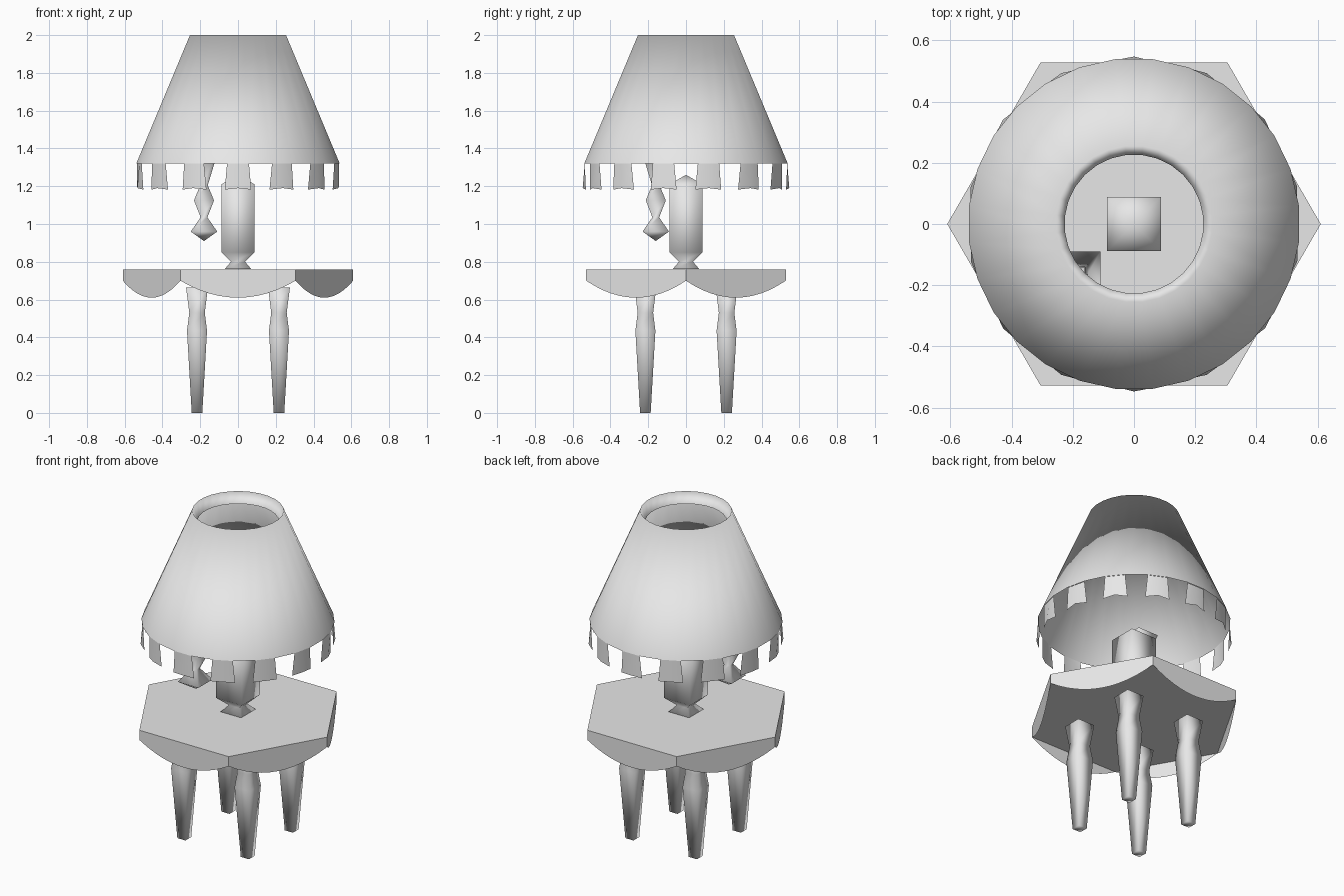
import bpy, bmesh, math

if "Cube" in bpy.data.objects:
    bpy.data.objects.remove(bpy.data.objects["Cube"])

grey = bpy.data.materials.new("light_grey")
grey.diffuse_color = (0.8, 0.8, 0.8, 1)
grey.use_nodes = True
grey.node_tree.nodes["Principled BSDF"].inputs["Base Color"].default_value = grey.diffuse_color


def finish(name, bm, smooth=True, recalc=True):
    if recalc:
        bmesh.ops.recalc_face_normals(bm, faces=bm.faces)
    me = bpy.data.meshes.new(name)
    bm.to_mesh(me)
    bm.free()
    me.materials.append(grey)
    for p in me.polygons:
        p.use_smooth = smooth
    ob = bpy.data.objects.new(name, me)
    bpy.context.collection.objects.link(ob)
    return ob


def lathe(name, profile, sides, centre=(0, 0), phase=0.0, cap_low=True, cap_high=True, recalc=True):
    """Loft regular rings of (radius, z); a zero radius makes a point."""
    bm = bmesh.new()
    rings = []
    for r, z in profile:
        if r == 0:
            rings.append([bm.verts.new((centre[0], centre[1], z))])
            continue
        rings.append([bm.verts.new((centre[0] + r * math.cos(phase + 2 * math.pi * i / sides),
                                    centre[1] + r * math.sin(phase + 2 * math.pi * i / sides), z))
                      for i in range(sides)])
    for a, b in zip(rings, rings[1:]):
        for i in range(sides):
            j = (i + 1) % sides
            if len(a) == 1:
                bm.faces.new((a[0], b[j], b[i]))
            elif len(b) == 1:
                bm.faces.new((a[i], a[j], b[0]))
            else:
                bm.faces.new((a[i], a[j], b[j], b[i]))
    if cap_low and len(rings[0]) > 1:
        bm.faces.new(rings[0][::-1])
    if cap_high and len(rings[-1]) > 1:
        bm.faces.new(rings[-1])
    return finish(name, bm, recalc=recalc)


def square_post(name, profile, centre=(0, 0), **kw):
    """Four-sided turned post from (half width, z)."""
    return lathe(name, [(h * math.sqrt(2), z) for h, z in profile], 4, centre, math.pi / 4, **kw)


# Table top: hexagonal slab
R, TOP, EDGE, SAG = 0.61, 0.76, 0.70, 0.09
corners = [(R * math.cos(k * math.pi / 3), R * math.sin(k * math.pi / 3)) for k in range(6)]
bm = bmesh.new()
low = [bm.verts.new((x, y, EDGE)) for x, y in corners]
high = [bm.verts.new((x, y, TOP)) for x, y in corners]
bm.faces.new(low[::-1])
bm.faces.new(high)
for k in range(6):
    j = (k + 1) % 6
    bm.faces.new((low[k], low[j], high[j], high[k]))
finish("table_top", bm, smooth=False)

# Scalloped apron hanging from each table edge
bm = bmesh.new()
N = 12
for k in range(6):
    (ax, ay), (bx, by) = corners[k], corners[(k + 1) % 6]
    up, dn = [], []
    for i in range(N + 1):
        t = i / N
        x, y = ax + (bx - ax) * t, ay + (by - ay) * t
        up.append(bm.verts.new((x, y, EDGE)))
        drop = SAG * (1 - (2 * t - 1) ** 2)
        dn.append(bm.verts.new((x, y, EDGE - drop)) if 0 < i < N else up[-1])
    for i in range(N):
        ring = []
        for v in (dn[i], dn[i + 1], up[i + 1], up[i]):
            if v not in ring:
                ring.append(v)
        bm.faces.new(ring)
finish("table_apron", bm, smooth=False, recalc=False)

# Four turned legs
for sx in (-1, 1):
    for sy in (-1, 1):
        square_post("leg", [(0.028, 0), (0.053, 0.435), (0.041, 0.53), (0.058, 0.665)],
                    (sx * 0.217, sy * 0.215))

# Lamp body
square_post("lamp_body", [(0.07, 0.762), (0.037, 0.80), (0.088, 0.85), (0.088, 1.21), (0, 1.26)])

# Pull cord with faceted beads, open at the top
square_post("pull_cord", [(0, 0.91), (0.07, 0.96), (0.018, 1.035), (0.053, 1.125),
                          (0.02, 1.205), (0.07, 1.37)], (-0.18, -0.16), cap_high=False)

# Shade: open cone with an inward folded lip
SIDES = 28
STEP = 2 * math.pi / SIDES
lathe("lamp_shade", [(0.542, 1.32), (0.256, 2.0), (0.227, 1.935)], SIDES,
      phase=-math.pi / 2 + STEP / 2, cap_low=False, cap_high=False, recalc=False)

# Fringe tabs under the shade, one on every second segment
bm = bmesh.new()
for k in range(SIDES // 2):
    a = -math.pi / 2 + 2 * k * STEP

    def at(side, out, z):
        return bm.verts.new((out * math.cos(a) - side * math.sin(a),
                             out * math.sin(a) + side * math.cos(a), z))
    top = [at(s, 0.536, 1.32) for s in (-0.058, 0, 0.058)]
    bot = [at(-0.07, 0.53, 1.182), at(0, 0.547, 1.19), at(0.07, 0.53, 1.182)]
    for i in range(2):
        bm.faces.new((bot[i], bot[i + 1], top[i + 1], top[i]))
finish("shade_fringe", bm, recalc=False)
